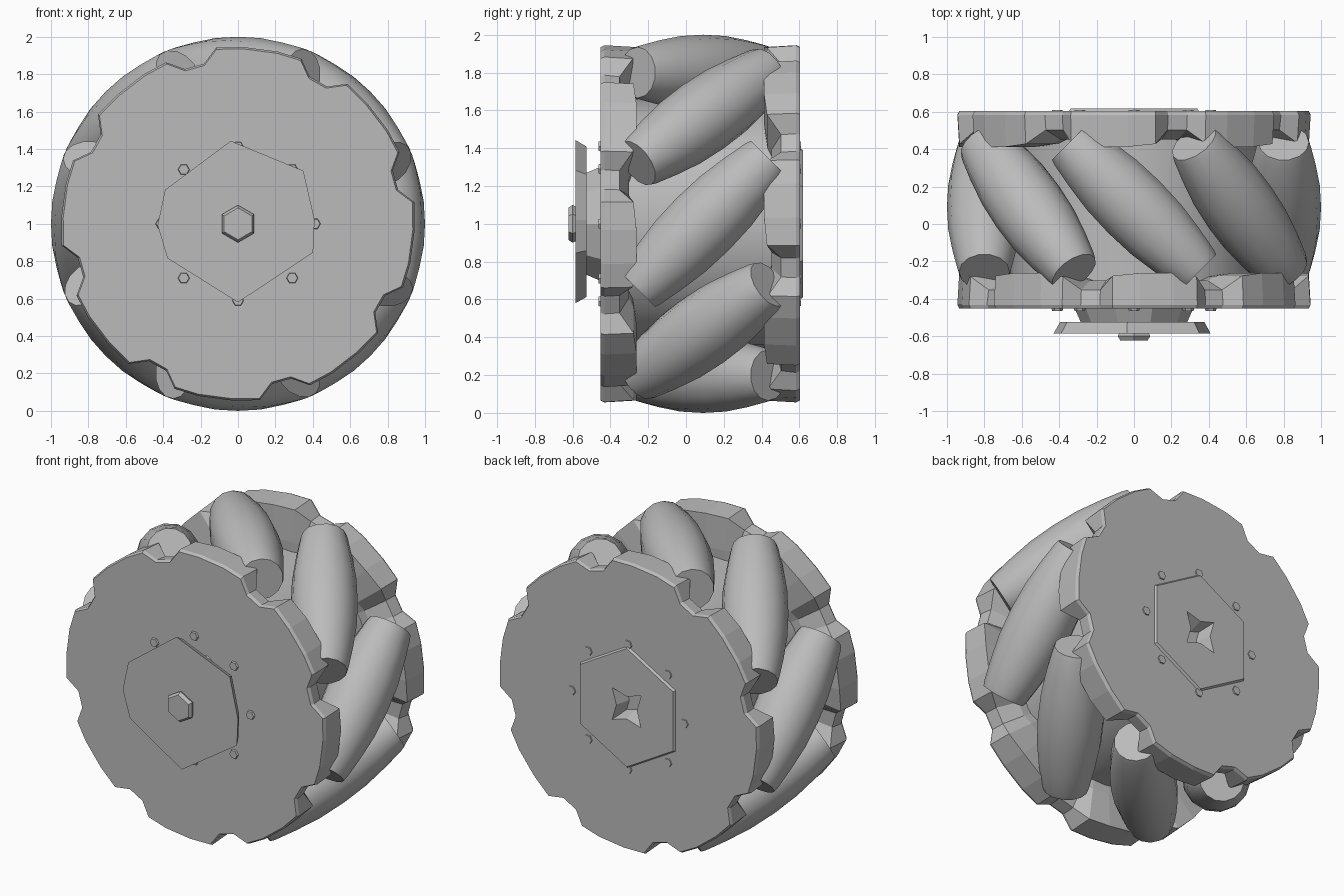
import bpy, bmesh, math
from mathutils import Vector

if "Cube" in bpy.data.objects:
    bpy.data.objects.remove(bpy.data.objects["Cube"])

N = 8                       # rollers around the wheel
STEP = 2 * math.pi / N
MID_Y = 0.08                # middle plane of the wheel

grey = bpy.data.materials.new("plain grey")
grey.diffuse_color = (0.5, 0.5, 0.5, 1)
grey.use_nodes = True
grey.node_tree.nodes["Principled BSDF"].inputs["Base Color"].default_value = grey.diffuse_color


def pos(r, a, y):
    return Vector((r * math.cos(a), y, 1 + r * math.sin(a)))


def finish(name, bm, smooth=None):
    bmesh.ops.recalc_face_normals(bm, faces=bm.faces)
    me = bpy.data.meshes.new(name)
    bm.to_mesh(me)
    bm.free()
    ob = bpy.data.objects.new(name, me)
    bpy.context.collection.objects.link(ob)
    me.materials.append(grey)
    if smooth:
        bpy.ops.object.select_all(action='DESELECT')
        ob.select_set(True)
        bpy.context.view_layer.objects.active = ob
        bpy.ops.object.shade_smooth_by_angle(angle=math.radians(smooth))
    return ob


def loft(bm, rings):
    """Skin a list of point rings and cap both ends."""
    vs = [[bm.verts.new(p) for p in ring] for ring in rings]
    n = len(vs[0])
    for a, b in zip(vs, vs[1:]):
        for i in range(n):
            bm.faces.new((a[i], a[(i + 1) % n], b[(i + 1) % n], b[i]))
    bm.faces.new(vs[0])
    bm.faces.new(vs[-1])


def turned(name, profile, outline, smooth=None):
    """Solid along the axle: (scale, y) pairs applied to a polar outline."""
    bm = bmesh.new()
    loft(bm, [[pos(r * s, a, y) for r, a in outline] for s, y in profile])
    return finish(name, bm, smooth)


def ngon(sides, start=0.0):
    return [(1, start + i * 2 * math.pi / sides) for i in range(sides)]


# Barrel rollers, tilted 45 degrees to the axle
def roller(k):
    a = k * STEP
    out = Vector((math.cos(a), 0, math.sin(a)))
    tan = Vector((-math.sin(a), 0, math.cos(a)))
    axis = (tan + Vector((0, 1, 0))).normalized()
    side = axis.cross(out)
    centre = pos(0.80, a, MID_Y + 0.01)
    half = [(0, 0.20), (0.17, 0.193), (0.33, 0.17), (0.46, 0.145), (0.49, 0.135)]
    stations = [(-s, r) for s, r in reversed(half[1:])] + half
    bm = bmesh.new()
    loft(bm, [[centre + axis * s + r * (out * math.cos(t) + side * math.sin(t))
               for t in (i * math.pi / 7 for i in range(14))] for s, r in stations])
    finish("roller", bm, 35)


for k in range(N):
    roller(k)

# Thick side plates with rim tabs and a narrow notch at each roller end
# (angle from notch, rim radius, rim depth)
RIM = [(-4, 0.875, 0.10), (3, 0.875, 0.10), (8, 0.945, 0.17),
       (16, 0.945, 0.19), (27, 0.945, 0.19), (36, 0.95, 0.175)]


def plate(name, y, inward):
    pts = [(inward * (k * STEP + math.radians(d - 29)), r, h)
           for k in range(N) for d, r, h in RIM]
    bm = bmesh.new()
    loft(bm, [[pos(0.3, a, y) for a, r, h in pts],
              [pos(r - 0.01, a, y) for a, r, h in pts],
              [pos(r, a, y + inward * 0.02) for a, r, h in pts],
              [pos(r - 0.01, a, y + inward * h) for a, r, h in pts],
              [pos(0.72, a, y + inward * max(h, 0.15)) for a, r, h in pts],
              [pos(0.3, a, y + inward * 0.15) for a, r, h in pts]])
    return finish(name, bm)


front_plate = plate("front_plate", -0.452, 1)
back_plate = plate("back_plate", 0.603, -1)

# Inner drum between the plates
inner_drum = turned("inner_drum", [(0.66, -0.40), (0.66, 0.55)], ngon(24), 30)

# Front hub: neck, many-cornered flange and nut
turned("hub_neck", [(0.32, -0.445), (0.28, -0.535)], ngon(10))
flange = [(0.445, 95), (0.45, 39), (0.41, 3), (0.43, -21), (0.42, -90),
          (0.42, -154), (0.43, -179), (0.43, 155)]
turned("hub_flange", [(0.92, -0.525), (1, -0.585)],
       [(r, math.radians(a)) for r, a in flange])
turned("hub_nut", [(0.09, -0.58), (0.10, -0.60), (0.085, -0.622)], ngon(6, math.pi / 2))

# Back hub cover
back_cover = turned("back_cover", [(0.41, 0.59), (0.39, 0.618)], ngon(6, math.pi / 2))

# Star-shaped axle socket cut through the back cover
star = [(0.16 if i % 2 == 0 else 0.08, math.pi / 4 + i * math.pi / 4) for i in range(8)]
cutter = turned("socket_cutter", [(0.6, 0.52), (1.0, 0.64)], star)
cutter.hide_render = True
cutter.hide_viewport = True
for ob in (back_cover, back_plate, inner_drum):
    mod = ob.modifiers.new("socket", 'BOOLEAN')
    mod.operation = 'DIFFERENCE'
    mod.solver = 'EXACT'
    mod.object = cutter

# Small bolts round both hubs
for i in range(N):
    for name, y0, y1 in (("front_bolt", -0.44, -0.464), ("back_bolt", 0.59, 0.609)):
        bm = bmesh.new()
        c = pos(0.41, i * STEP, 0)
        loft(bm, [[Vector((c.x + r * math.cos(t), y, c.z + r * math.sin(t)))
                   for t in (j * math.pi / 3 for j in range(6))]
                  for r, y in ((0.035, y0), (0.028, y1))])
        finish(name, bm)
